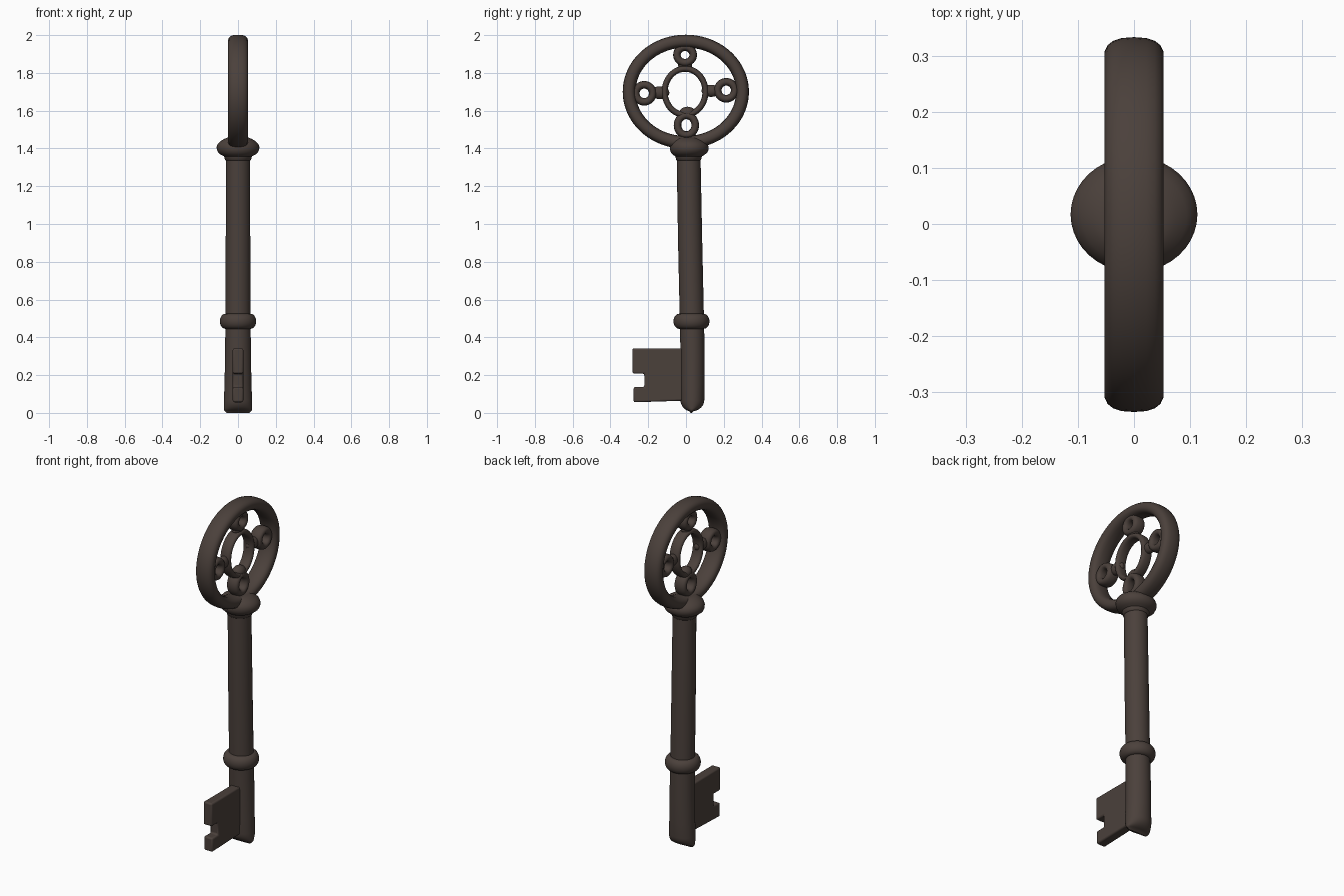
import bpy, bmesh, math
from math import sin, cos, pi, copysign

if "Cube" in bpy.data.objects:
    bpy.data.objects.remove(bpy.data.objects["Cube"])

iron = bpy.data.materials.new("dark_brown_iron")
iron.diffuse_color = (0.070, 0.052, 0.044, 1)
iron.use_nodes = True
iron.node_tree.nodes["Principled BSDF"].inputs["Base Color"].default_value = iron.diffuse_color


def finish(name, bm, smooth=40):
    bmesh.ops.recalc_face_normals(bm, faces=bm.faces)
    me = bpy.data.meshes.new(name)
    bm.to_mesh(me)
    bm.free()
    ob = bpy.data.objects.new(name, me)
    bpy.context.collection.objects.link(ob)
    me.materials.append(iron)
    bpy.ops.object.select_all(action='DESELECT')
    ob.select_set(True)
    bpy.context.view_layer.objects.active = ob
    bpy.ops.object.shade_smooth_by_angle(angle=math.radians(smooth))
    return ob


def stack(name, rows, n=40):
    """Elliptical sections (z, centre y, radius x, radius y) joined and capped."""
    bm = bmesh.new()
    loops = [[bm.verts.new((rx * cos(2 * pi * i / n), cy + ry * sin(2 * pi * i / n), z))
              for i in range(n)] for z, cy, rx, ry in rows]
    for a, b in zip(loops, loops[1:]):
        for i in range(n):
            j = (i + 1) % n
            bm.faces.new((a[i], a[j], b[j], b[i]))
    bm.faces.new(loops[0][::-1])
    bm.faces.new(loops[-1])
    return finish(name, bm)


def hoop(name, cy, cz, ry, rz, tube, depth, n=64, m=18, power=0.8):
    """Oval ring in the YZ plane with a rounded section, tube wide and depth thick."""
    bm = bmesh.new()
    soft = lambda v: copysign(abs(v) ** power, v)
    loops = []
    for i in range(n):
        a = 2 * pi * i / n
        loop = []
        for k in range(m):
            t = 2 * pi * k / m
            r = tube * soft(cos(t))
            loop.append(bm.verts.new((depth * soft(sin(t)),
                                      cy + (ry + r) * cos(a), cz + (rz + r) * sin(a))))
        loops.append(loop)
    for i in range(n):
        a, b = loops[i], loops[(i + 1) % n]
        for k in range(m):
            l = (k + 1) % m
            bm.faces.new((a[k], a[l], b[l], b[k]))
    return finish(name, bm)


def blob(name, cy, cz, sx, sy, sz):
    """Rounded connecting lump."""
    bm = bmesh.new()
    bmesh.ops.create_uvsphere(bm, u_segments=20, v_segments=12, radius=1)
    for v in bm.verts:
        v.co = (v.co.x * sx, cy + v.co.y * sy, cz + v.co.z * sz)
    return finish(name, bm)


# Shaft: leans slightly, ends in a tip rounded only front to back
tip = [(0.008 + 0.06 * (1 - cos(t)), 0.028 + 0.006 * sin(t),
        0.066 + 0.009 * min(1, 2 * sin(t)), 0.063 * sin(t))
       for t in [pi / 2 * k / 8 for k in range(1, 9)]]
tip.insert(0, (0.0, 0.028, 0.06, 0.004))
stack("shaft", tip + [(0.15, 0.035, 0.071, 0.064), (0.30, 0.035, 0.069, 0.064),
                      (0.50, 0.031, 0.066, 0.064), (0.90, 0.022, 0.065, 0.064),
                      (1.40, 0.013, 0.063, 0.063)])

# Lower ring around the shaft
ring = [(0.485 - 0.040 * cos(t), 0.029, 0.066 + 0.030 * sin(t), 0.065 + 0.030 * sin(t))
        for t in [pi * k / 12 for k in range(13)]]
stack("lower_ring", ring)

# Collar under the bow
stack("collar", [(1.335, 0.014, 0.062, 0.060), (1.340, 0.014, 0.069, 0.066),
                 (1.358, 0.014, 0.074, 0.070), (1.366, 0.015, 0.090, 0.083),
                 (1.378, 0.016, 0.105, 0.096), (1.393, 0.017, 0.112, 0.102),
                 (1.408, 0.017, 0.113, 0.103), (1.424, 0.016, 0.108, 0.097),
                 (1.438, 0.014, 0.094, 0.084), (1.450, 0.012, 0.074, 0.070),
                 (1.458, 0.010, 0.055, 0.052)])

# Bow: outer hoop, inner hoop and four eyelets
hoop("bow_hoop", -0.001, 1.70, 0.300, 0.268, 0.034, 0.053, n=96)
hoop("inner_hoop", -0.005, 1.70, 0.108, 0.122, 0.016, 0.032)
for side, y, z, r, rz in [("top", -0.005, 1.895, 0.043, 0.041), ("left", -0.221, 1.692, 0.045, 0.045),
                          ("right", 0.213, 1.708, 0.045, 0.045), ("bottom", 0.002, 1.523, 0.047, 0.052)]:
    hoop(side + "_eyelet", y, z, r, rz, 0.020, 0.036, n=36, m=14)

# Links between eyelets and inner hoop
blob("left_link", -0.138, 1.695, 0.027, 0.050, 0.034)
blob("right_link", 0.132, 1.705, 0.027, 0.050, 0.032)
blob("bottom_link", 0.008, 1.588, 0.034, 0.044, 0.033)
blob("top_link", -0.005, 1.838, 0.027, 0.038, 0.018)

# Bit: notched plate
outline = [(0.03, 0.342), (-0.283, 0.342), (-0.283, 0.208), (-0.221, 0.208),
           (-0.221, 0.137), (-0.277, 0.137), (-0.277, 0.056), (0.03, 0.066)]
bm = bmesh.new()
face = bm.faces.new([bm.verts.new((-0.028, y, z)) for y, z in outline])
ext = bmesh.ops.extrude_face_region(bm, geom=[face])
bmesh.ops.translate(bm, vec=(0.056, 0, 0),
                    verts=[g for g in ext["geom"] if isinstance(g, bmesh.types.BMVert)])
bit = finish("bit", bm)
bev = bit.modifiers.new("soft_edges", 'BEVEL')
bev.width = 0.009
bev.segments = 3
